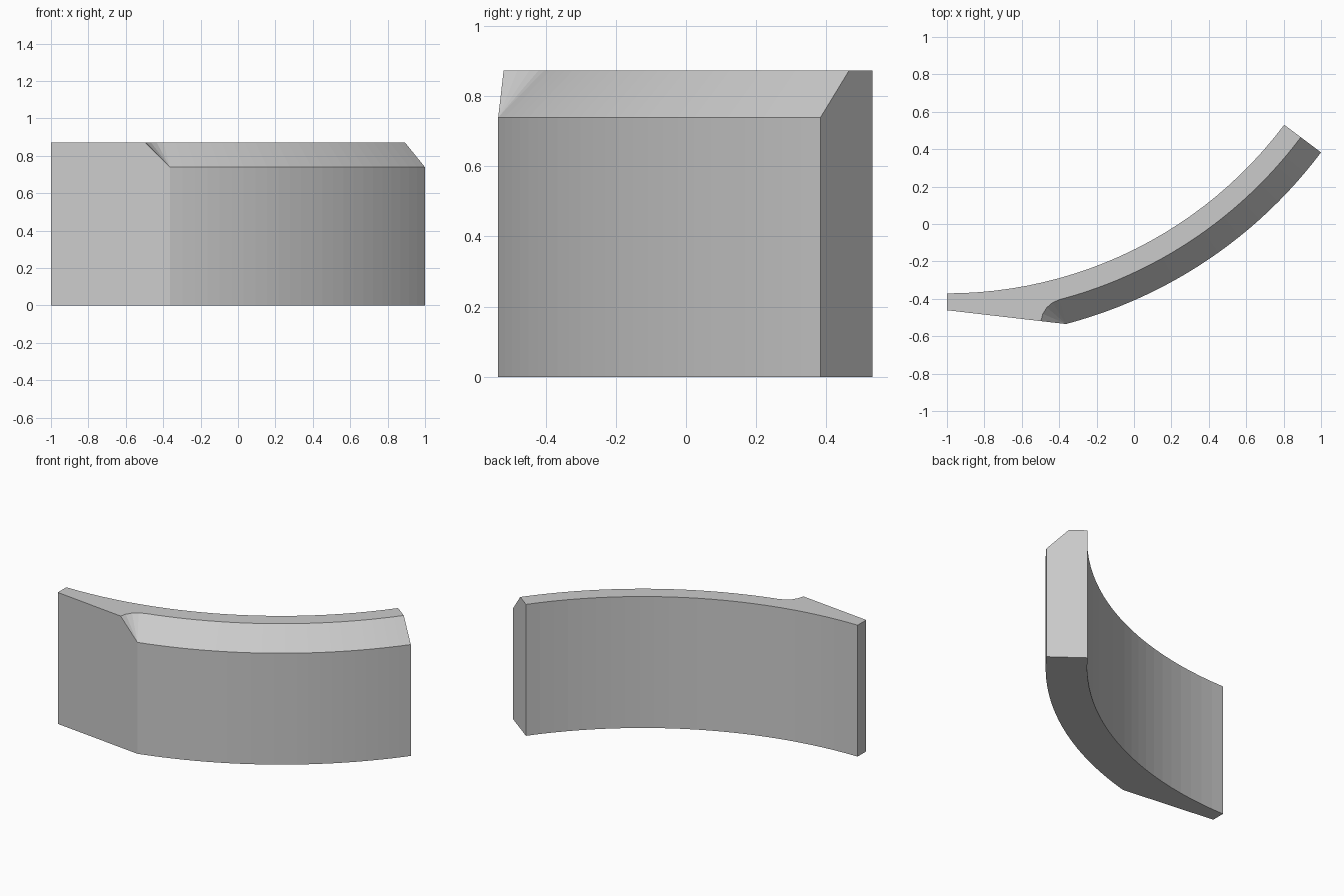
import bpy, bmesh
from math import sin, cos, atan2, pi
from mathutils import Vector

if "Cube" in bpy.data.objects:
    bpy.data.objects.remove(bpy.data.objects["Cube"])

TOP, LIP, CHAMFER, N = 0.872, 0.739, 0.135, 24


def arc(cx, cy, r, a0, a1, n):
    return [Vector((cx + r * cos(a0 + (a1 - a0) * i / n),
                    cy + r * sin(a0 + (a1 - a0) * i / n))) for i in range(n + 1)]


# plan curves: a concave inner wall and a shorter outer wall sharing one centre
cx, cy, r_out, r_in = -1.0, 1.883, 2.5, 2.254
end = atan2(-0.6, 0.8)
corner = Vector((-0.364, -0.534))
a0 = atan2(corner.y - cy, corner.x - cx)
inner = arc(cx, cy, r_in, -pi / 2, end, N)
outer = arc(cx, cy, r_out, a0, end, N)
ridge = arc(cx, cy, r_out - CHAMFER, a0, end, N)
tip = Vector((-1.0, -0.461))

# rounded run-out of the chamfer around the outer corner
d = tip - corner
cap = arc(outer[0].x, outer[0].y, CHAMFER, a0 + pi, atan2(d.y, d.x), 4)[1:]

bm = bmesh.new()


def row(points, z):
    return [bm.verts.new((p.x, p.y, z)) for p in points]


ib, it = row(inner, 0), row(inner, TOP)
ob, ol, rt = row(outer, 0), row(outer, LIP), row(ridge, TOP)
ct = row(cap, TOP)
tb, tt = row([tip], 0)[0], row([tip], TOP)[0]

# curved walls and the sloping chamfer
for low, high in ((ib, it), (ob, ol), (ol, rt)):
    for i in range(N):
        bm.faces.new((low[i], low[i + 1], high[i + 1], high[i]))

# fan closing the chamfer
fan = [rt[0]] + ct
for a, b in zip(fan, fan[1:]):
    bm.faces.new((ol[0], a, b))

# ends, straight front, underside and top
bm.faces.new((ib[-1], ob[-1], ol[-1], rt[-1], it[-1]))
bm.faces.new((ib[0], it[0], tt, tb))
bm.faces.new((tb, ob[0], ol[0], ct[-1], tt))
bm.faces.new([tb] + ob + ib[::-1])
bm.faces.new([tt] + ct[::-1] + rt + it[::-1])
bmesh.ops.recalc_face_normals(bm, faces=bm.faces[:])

mesh = bpy.data.meshes.new("curved_wall")
bm.to_mesh(mesh)
bm.free()
bpy.context.collection.objects.link(bpy.data.objects.new("curved_wall", mesh))
